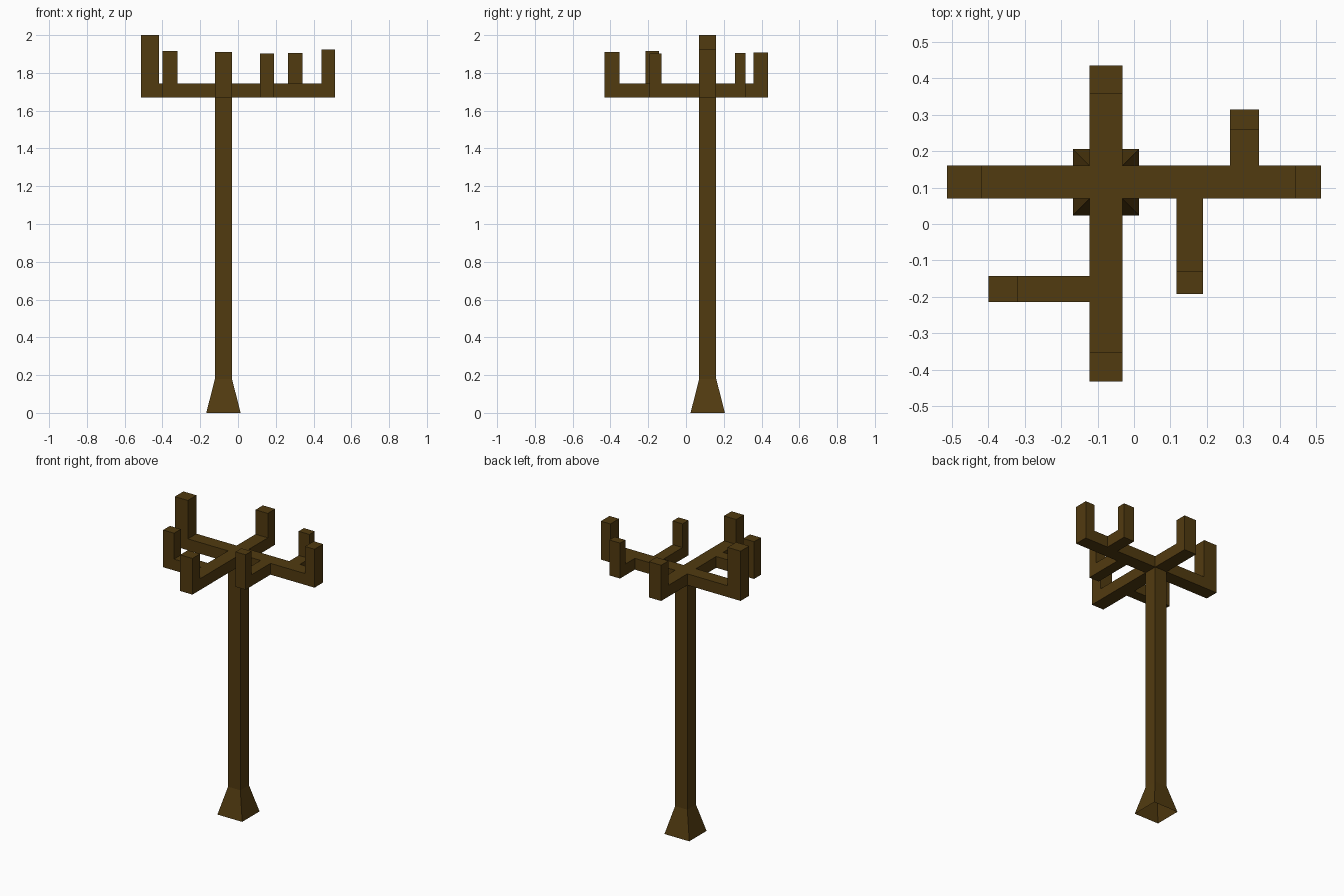
import bpy
import bmesh
from mathutils import Vector

cube = bpy.data.objects.get("Cube")
if cube:
    bpy.data.objects.remove(cube, do_unlink=True)

bark = bpy.data.materials.new("brown bark")
bark.use_nodes = True
colour = (0.083, 0.043, 0.005, 1)
bark.diffuse_color = colour
bsdf = bark.node_tree.nodes["Principled BSDF"]
bsdf.inputs["Base Color"].default_value = colour
bsdf.inputs["Roughness"].default_value = 0.9

ARM_BOTTOM, ARM_TOP = 1.67, 1.745
POST_X, POST_Y, POST_HALF = -0.077, 0.115, 0.045


def finish(name, bm):
    bmesh.ops.recalc_face_normals(bm, faces=bm.faces)
    mesh = bpy.data.meshes.new(name)
    bm.to_mesh(mesh)
    bm.free()
    mesh.materials.append(bark)
    obj = bpy.data.objects.new(name, mesh)
    bpy.context.collection.objects.link(obj)


def trunk():
    """Square post with a flared foot, open underneath."""
    bm = bmesh.new()
    rings = []
    for half, z in ((0.091, 0), (POST_HALF, 0.18), (POST_HALF, ARM_TOP)):
        rings.append([bm.verts.new((POST_X + sx * half, POST_Y + sy * half, z))
                      for sx, sy in ((-1, -1), (1, -1), (1, 1), (-1, 1))])
    for low, high in zip(rings, rings[1:]):
        for i in range(4):
            j = (i + 1) % 4
            bm.faces.new((low[i], low[j], high[j], high[i]))
    bm.faces.new(rings[-1])
    finish("trunk", bm)


def branch(name, axis, root, tip, side, width, thick, top):
    """L-shaped limb: runs along axis from root to tip, then turns up."""
    inner = tip - thick if tip > root else tip + thick
    profile = ((root, ARM_BOTTOM), (tip, ARM_BOTTOM), (tip, top),
               (inner, top), (inner, ARM_TOP), (root, ARM_TOP))
    bm = bmesh.new()
    verts = []
    for along, z in profile:
        x, y = (along, side - width / 2) if axis == "x" else (side - width / 2, along)
        verts.append(bm.verts.new((x, y, z)))
    face = bm.faces.new(verts)
    new = bmesh.ops.extrude_face_region(bm, geom=[face])["geom"]
    shift = Vector((0, width, 0)) if axis == "x" else Vector((width, 0, 0))
    bmesh.ops.translate(bm, vec=shift,
                        verts=[v for v in new if isinstance(v, bmesh.types.BMVert)])
    finish(name, bm)


trunk()
full = POST_HALF * 2

# Four main limbs from the top of the trunk
branch("right_limb", "x", POST_X - POST_HALF, -0.513, POST_Y, full, 0.096, 2.0)
branch("left_limb", "x", POST_X + POST_HALF, 0.513, POST_Y, full, 0.07, 1.925)
branch("front_limb", "y", POST_Y - POST_HALF, -0.432, POST_X, full, 0.08, 1.91)
branch("back_limb", "y", POST_Y + POST_HALF, 0.435, POST_X, full, 0.077, 1.907)

# Smaller twigs off the limbs
branch("right_twig", "x", POST_X - POST_HALF, -0.4, -0.178, 0.071, 0.08, 1.917)
branch("front_twig", "y", POST_Y - POST_HALF, -0.192, 0.153, 0.073, 0.062, 1.902)
branch("back_twig", "y", POST_Y + POST_HALF, 0.315, 0.303, 0.079, 0.055, 1.905)
